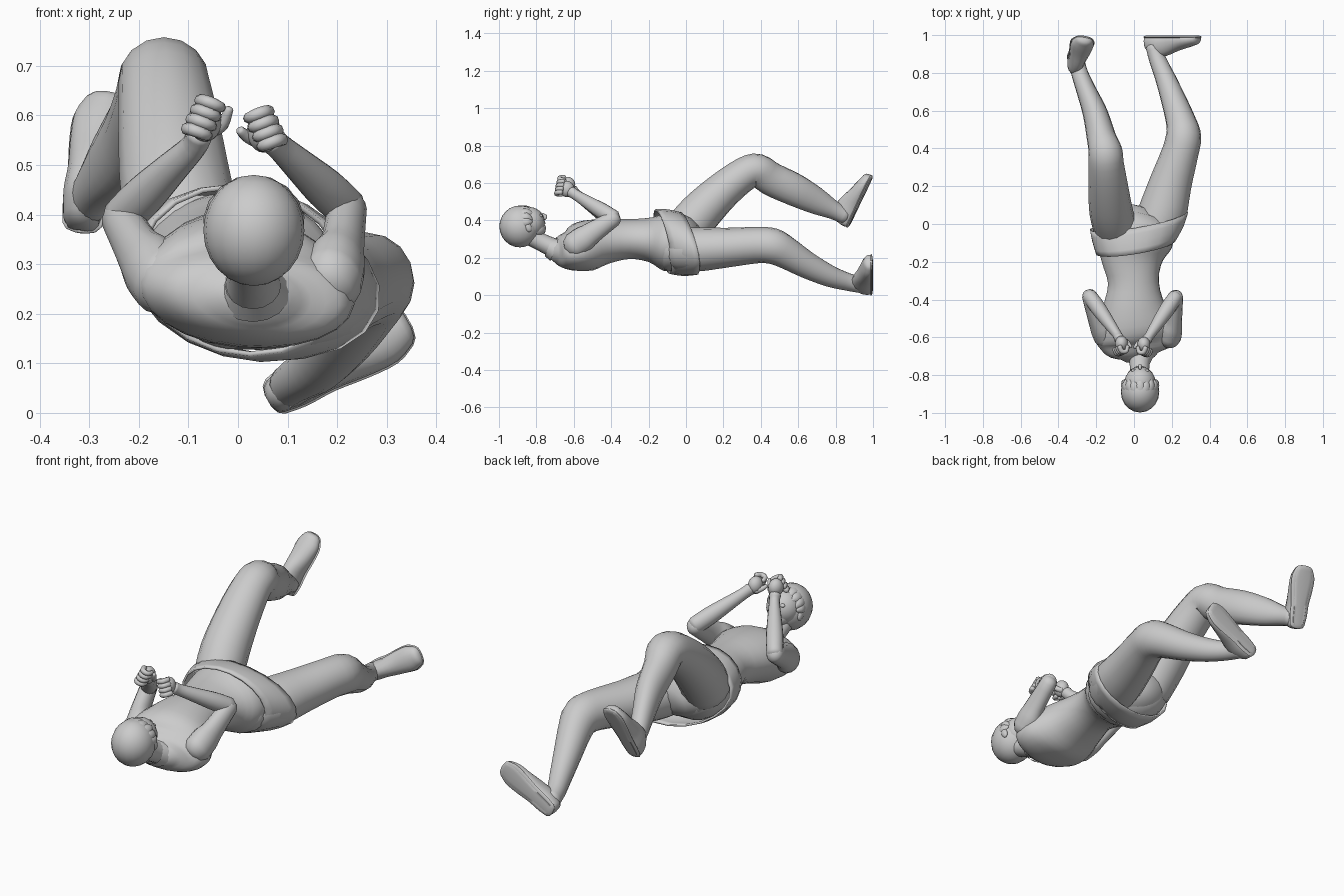
import bpy, bmesh, math
from mathutils import Vector, Matrix


def finish(name, bm, angle=50):
    bmesh.ops.recalc_face_normals(bm, faces=bm.faces)
    me = bpy.data.meshes.new(name)
    bm.to_mesh(me)
    bm.free()
    ob = bpy.data.objects.new(name, me)
    bpy.context.collection.objects.link(ob)
    bpy.ops.object.select_all(action='DESELECT')
    ob.select_set(True)
    bpy.context.view_layer.objects.active = ob
    bpy.ops.object.shade_smooth_by_angle(angle=math.radians(angle))
    return ob


def spline(secs, steps):
    """Catmull-Rom through sections of (x, y, z, half width, half height)."""
    rows = [secs[0]] + list(secs) + [secs[-1]]
    out = []
    for a, b, c, d in zip(rows, rows[1:], rows[2:], rows[3:]):
        for k in range(steps):
            t = k / steps
            out.append([0.5 * (2*q + (r-p)*t + (2*p-5*q+4*r-s)*t*t + (3*q-p-3*r+s)*t**3)
                        for p, q, r, s in zip(a, b, c, d)])
    return out + [list(secs[-1])]


def tube(name, secs, ref=(0, 0, 1), axis=None, sides=16, steps=3, dome=0.5, flat=-1, cap=True):
    """Loft of elliptical rings with domed ends; flat cuts off the underside."""
    secs = spline(secs, steps)
    pts = [Vector(s[:3]) for s in secs]
    n = len(pts)
    rings = []
    for i, s in enumerate(secs):
        t = Vector(axis) if axis else pts[min(i+1, n-1)] - pts[max(i-1, 0)]
        rings.append((pts[i], t.normalized(), s[3], s[4]))
    if cap:
        def ends(ring, sign):
            p, t, a, b = ring
            return [(p + t*sign*dome*min(a, b)*math.sin(g), t, a*math.cos(g), b*math.cos(g))
                    for g in (0.7, 1.25)]
        rings = ends(rings[0], -1)[::-1] + rings + ends(rings[-1], 1)
    bm = bmesh.new()
    loops = []
    for p, t, a, b in rings:
        v = (Vector(ref) - t*t.dot(Vector(ref))).normalized()
        u = t.cross(v)
        loops.append([bm.verts.new(p + u*a*math.cos(w) + v*b*max(math.sin(w), flat))
                      for w in (2*math.pi*k/sides for k in range(sides))])
    for l, m in zip(loops, loops[1:]):
        for k in range(sides):
            j = (k+1) % sides
            bm.faces.new((l[k], l[j], m[j], m[k]))
    if cap:
        bm.faces.new(loops[0])
        bm.faces.new(loops[-1])
    return finish(name, bm)


def ball(name, c, r, pitch=0):
    bm = bmesh.new()
    bmesh.ops.create_uvsphere(bm, u_segments=20, v_segments=12, radius=1)
    bm.transform(Matrix.Translation(c) @ Matrix.Rotation(pitch, 4, 'X') @ Matrix.Diagonal((*r, 1)))
    return finish(name, bm)


# Torso in a fitted top, lying along y
tube("torso", [(.03, -.70, .235, .10, .06), (.025, -.67, .235, .18, .085), (.02, -.61, .24, .218, .11),
               (.01, -.54, .262, .208, .134), (0, -.44, .287, .168, .122), (-.003, -.31, .30, .135, .107),
               (-.01, -.19, .297, .165, .12), (0, -.09, .287, .205, .16), (.02, .0, .275, .20, .14)],
     ref=(.1, 0, 1), sides=24)

# Hips and loose waistband hem
tube("hips", [(.01, -.08, .28, .2, .15), (.02, .0, .265, .2, .135), (.03, .04, .255, .15, .10)],
     ref=(.25, 0, 1), sides=20)
band = tube("waistband", [(.008, -.125, .288, .216, .174), (.020, -.055, .281, .250, .176),
                          (.026, .015, .276, .272, .162)],
            ref=(.27, 0, 1), axis=(-.15, 1, .2), sides=20, steps=2, cap=False)
mod = band.modifiers.new("cloth", 'SOLIDIFY')
mod.thickness = 0.01

# Neck and collar
tube("neck", [(.03, -.85, .325, .052, .05), (.03, -.77, .282, .05, .048), (.03, -.67, .235, .065, .055)])
tube("collar", [(.03, -.735, .258, .056, .052), (.03, -.70, .243, .075, .065)], cap=False)

# Head: skull, jaw, features
ball("skull", (.032, -.888, .368), (.102, .110, .112))
ball("face", (.032, -.838, .388), (.082, .084, .084), .3)
ball("jaw", (.032, -.805, .357), (.054, .056, .046), -.3)
ball("chin", (.032, -.770, .360), (.025, .022, .02))
tube("nose", [(.032, -.768, .432, .007, .008), (.032, -.752, .421, .010, .011),
              (.032, -.757, .409, .011, .009)], ref=(0, 1, .5), sides=8)
tube("lips", [(.012, -.764, .387, .004, .005), (.032, -.756, .386, .006, .006),
              (.052, -.764, .387, .004, .005)], ref=(0, .4, 1), sides=8)
for s, side in ((-1, "left"), (1, "right")):
    ball("ear_" + side, (.032 + s*.088, -.845, .365), (.012, .018, .028), .4)
    ball("eye_" + side, (.032 + s*.033, -.776, .425), (.014, .010, .008), -.5)

# Hair locks swept over the forehead and temples
for k in range(9):
    a = (k - 4) * .36
    s, c = math.sin(a), math.cos(a)
    drop = .012 * (k % 2)
    tube(f"hair_lock_{k}", [(.032 + s*.065, -.91, .385 + c*.078, .026, .012),
                            (.032 + s*.091, -.855, .382 + c*.086, .024, .012),
                            (.032 + s*.082, -.812 - abs(s)*.012, .385 + c*.070 - drop, .008, .005)],
         ref=(s, .2, c), sides=8)

# Legs: raised left leg and lowered right leg
tube("left_leg", [(-.10, -.02, .325, .115, .12), (-.122, .07, .435, .115, .115), (-.137, .20, .562, .105, .10),
                  (-.148, .32, .652, .094, .090), (-.152, .385, .668, .090, .088), (-.172, .455, .622, .078, .090),
                  (-.205, .585, .562, .066, .087), (-.25, .70, .503, .053, .072),
                  (-.285, .79, .455, .045, .050), (-.302, .85, .425, .043, .045)])
tube("right_leg", [(.11, -.04, .245, .115, .115), (.15, .06, .245, .128, .118), (.195, .22, .255, .112, .106),
                   (.245, .38, .268, .097, .097), (.262, .465, .262, .094, .096), (.249, .54, .225, .080, .086),
                   (.212, .65, .160, .067, .072), (.167, .77, .102, .054, .058),
                   (.125, .87, .070, .045, .047), (.105, .94, .055, .043, .044)])


# Shoes with flat soles: (position heel to toe, half width, height)
def shoe(name, heel, toe, up):
    h, d = Vector(heel), Vector(toe) - Vector(heel)
    up = Vector(up)
    up = (up - d*up.dot(d)/d.dot(d)).normalized()
    rows = [(.0, .036, .085), (.16, .044, .115), (.38, .046, .108), (.62, .056, .082),
            (.85, .060, .062), (1, .044, .048)]
    secs = []
    for t, w, ht in rows:
        r = ht / 1.55
        secs.append((*(h + d*t + up*r*.55), w, r))
    tube(name, secs, ref=up, axis=d, flat=-.55)
    sole = [(*(h + d*t + up*.008), w + .004, .009) for t, w, ht in rows]
    tube(name + "_sole", sole, ref=up, axis=d, dome=2)


shoe("left_shoe", (-.314, .875, .375), (-.262, .992, .622), (-.1, -.9, .42))
shoe("right_shoe", (.075, .998, .033), (.330, .998, .178), (0, -1, 0))

# Arms: sleeve, forearm, fist
arms = {
    "left": dict(sh=(-.150, -.60, .262), mid=(-.200, -.50, .325), el=(-.236, -.38, .392),
                 wr=(-.09, -.585, .537), hand=(-.066, -.632, .590), s=-1),
    "right": dict(sh=(.188, -.60, .265), mid=(.210, -.50, .335), el=(.220, -.385, .412),
                  wr=(.083, -.59, .537), hand=(.052, -.637, .568), s=1),
}
for side, a in arms.items():
    sh, mid, el, wr, hd = (Vector(a[k]) for k in ("sh", "mid", "el", "wr", "hand"))
    s = a["s"]
    tube(side + "_sleeve", [(*sh, .062, .070), (*(sh.lerp(mid, .5)), .058, .070), (*mid, .045, .058),
                            (*el, .040, .044)], dome=.8)
    tube(side + "_forearm", [(*el, .039, .042), (*el.lerp(wr, .3), .041, .043), (*el.lerp(wr, .7), .033, .034),
                             (*wr, .025, .028), (*wr.lerp(hd, .5), .028, .030)])
    ball(side + "_palm", hd, (.034, .040, .043))
    for k in range(4):
        # each finger curls from the knuckle back to the palm
        c = hd + Vector((-s*.012 + s*.009*k, -.004*k, .032 - .019*k))
        tube(f"{side}_finger_{k}", [(*(c + Vector((s*.022, -.016, .008))), .013, .013),
                                    (*(c + Vector((s*.010, -.042, .006))), .013, .013),
                                    (*(c + Vector((-s*.014, -.040, -.003))), .012, .012),
                                    (*(c + Vector((-s*.020, -.014, -.006))), .010, .010)], sides=8)
    lift = .03 if s < 0 else 0
    tube(side + "_thumb", [(*(hd + Vector((-s*.012, .018, -.02))), .015, .015),
                           (*(hd + Vector((-s*.034, 0, -.010))), .013, .013),
                           (*(hd + Vector((-s*.048, -.018, .002 + lift*.7))), .009, .009)],
         ref=(0, 1, .6), sides=8)
